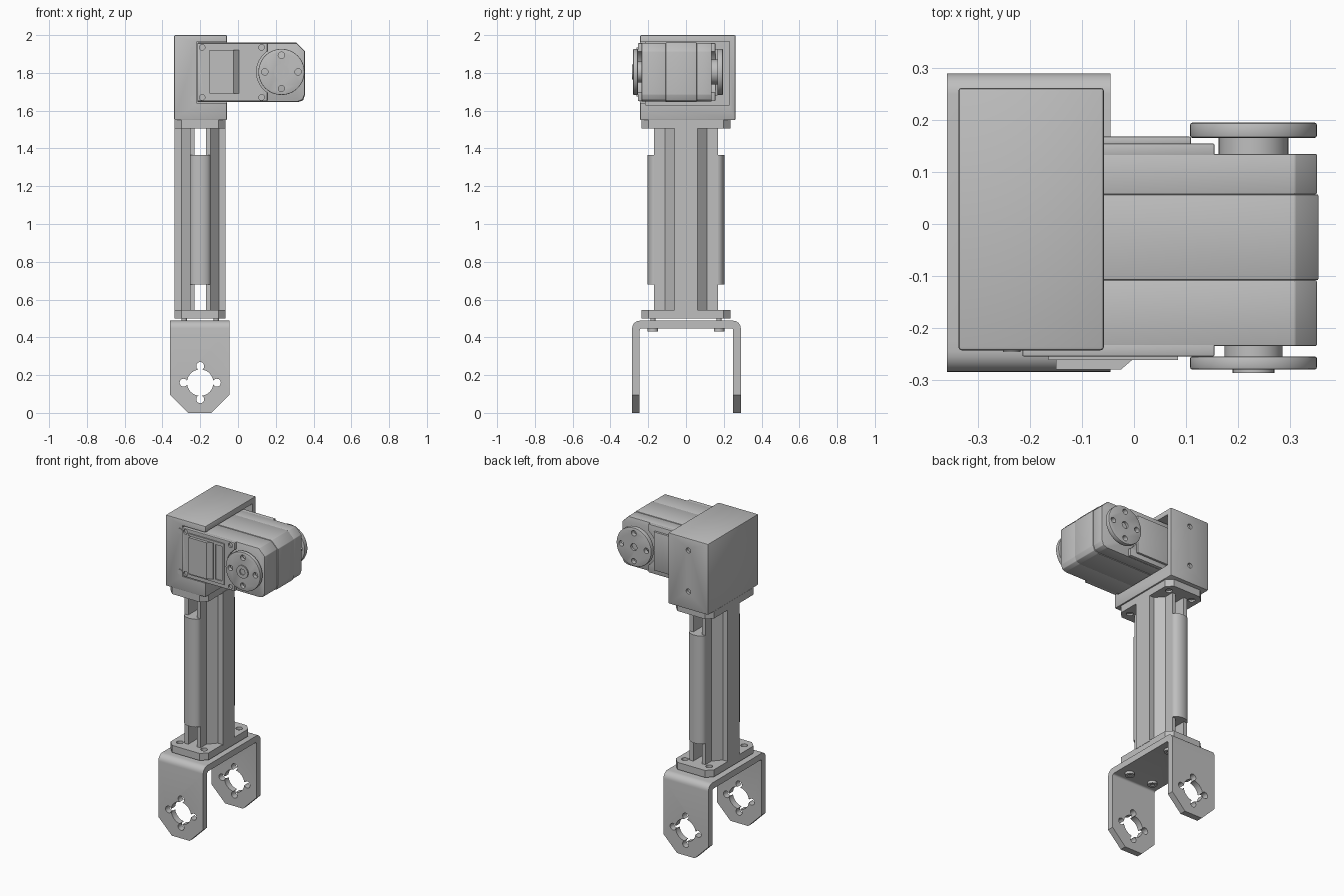
import bpy, bmesh
from math import cos, sin, pi, radians
from mathutils import Vector

if "Cube" in bpy.data.objects:
    bpy.data.objects.remove(bpy.data.objects["Cube"])

grey = bpy.data.materials.new("light_grey")
grey.use_nodes = True
grey.diffuse_color = (0.52, 0.52, 0.52, 1)
grey.node_tree.nodes["Principled BSDF"].inputs["Base Color"].default_value = (0.52, 0.52, 0.52, 1)

CX = -0.2             # column axis
HX, HZ = 0.23, 1.805  # servo shaft axis


def place(axis, u, v, w):
    return {"x": (w, u, v), "y": (u, w, v), "z": (u, v, w)}[axis]


def prism(name, pts, axis, a, b, bevel=0):
    """Extrude a flat outline along an axis from a to b."""
    bm = bmesh.new()
    base = bm.faces.new([bm.verts.new(place(axis, u, v, a)) for u, v in pts])
    ext = bmesh.ops.extrude_face_region(bm, geom=[base])
    moved = [g for g in ext["geom"] if isinstance(g, bmesh.types.BMVert)]
    bmesh.ops.translate(bm, verts=moved, vec=Vector(place(axis, 0, 0, b - a)))
    if bevel:
        bmesh.ops.bevel(bm, geom=bm.edges[:], offset=bevel, segments=2,
                        profile=0.5, affect="EDGES")
    bmesh.ops.recalc_face_normals(bm, faces=bm.faces[:])
    mesh = bpy.data.meshes.new(name)
    bm.to_mesh(mesh)
    bm.free()
    mesh.materials.append(grey)
    obj = bpy.data.objects.new(name, mesh)
    bpy.context.collection.objects.link(obj)
    return obj


def rect(u0, u1, v0, v1):
    return [(u0, v0), (u1, v0), (u1, v1), (u0, v1)]


def octagon(u0, u1, v0, v1, c):
    return [(u0 + c, v0), (u1 - c, v0), (u1, v0 + c), (u1, v1 - c),
            (u1 - c, v1), (u0 + c, v1), (u0, v1 - c), (u0, v0 + c)]


def circle(u, v, r, n=32):
    return [(u + r * cos(2 * pi * i / n), v + r * sin(2 * pi * i / n)) for i in range(n)]


def arc(u, v, r, a0, a1, n=6):
    return [(u + r * cos(radians(a0 + (a1 - a0) * i / n)),
             v + r * sin(radians(a0 + (a1 - a0) * i / n))) for i in range(n + 1)]


def box(name, x0, x1, y0, y1, z0, z1, bevel=0):
    return prism(name, rect(x0, x1, y0, y1), "z", z0, z1, bevel)


def cut(obj, *cutters, op="DIFFERENCE"):
    """Apply boolean cutters, then discard them."""
    for c in cutters:
        mod = obj.modifiers.new("cut", "BOOLEAN")
        mod.operation, mod.object, mod.solver = op, c, "EXACT"
    bpy.context.view_layer.update()
    mesh = bpy.data.meshes.new_from_object(obj.evaluated_get(bpy.context.evaluated_depsgraph_get()))
    obj.modifiers.clear()
    obj.data = mesh
    for c in cutters:
        bpy.data.objects.remove(c)
    return obj


def ring(u, v, r):
    return [(u + r, v), (u - r, v), (u, v + r), (u, v - r)]


# Fork bracket: bent strap, chamfered ends, cross-shaped openings
outer = [(-0.285, 0)] + arc(-0.245, 0.448, 0.04, 180, 90) + arc(0.25, 0.448, 0.04, 90, 0) + [(0.29, 0)]
inner = [(0.25, 0)] + arc(0.238, 0.436, 0.012, 0, 90) + arc(-0.233, 0.436, 0.012, 90, 180) + [(-0.245, 0)]
fork = prism("fork_bracket", outer + inner, "x", -0.36, -0.045)
front = [(-0.265, 0), (-0.14, 0), (-0.045, 0.095), (-0.045, 0.6), (-0.36, 0.6), (-0.36, 0.095)]
cut(fork, prism("outline", front, "y", -0.4, 0.4), op="INTERSECT")
cut(fork, prism("bore", circle(CX, 0.16, 0.07), "y", -0.4, 0.4),
    *[prism("hole", circle(u, v, 0.021, 20), "y", -0.4, 0.4) for u, v in ring(CX, 0.16, 0.088)])

# Column end plates with corner holes, and the screws under the fork
corners = [(CX + sx * 0.085, sy * 0.175) for sx in (-1, 1) for sy in (-1, 1)]
for name, z0, z1 in (("lower_plate", 0.5, 0.545), ("upper_plate", 1.505, 1.55)):
    plate = prism(name, octagon(-0.335, -0.067, -0.235, 0.235, 0.037), "z", z0, z1)
    cut(plate, *[prism("hole", circle(u, v, 0.02, 20), "z", z0 - 0.1, z1 + 0.1) for u, v in corners])
for u, v in corners:
    screw = prism("fork_screw", circle(u, v, 0.028, 20), "z", 0.432, 0.45)
    cut(screw, prism("socket", circle(u, v, 0.013, 6), "z", 0.4, 0.44))
    prism("upper_screw", circle(u, v, 0.018, 20), "z", 1.515, 1.56)
    prism("screw_shank", circle(u, v, 0.014, 16), "z", 0.44, 0.53)

# Column: cross-shaped extrusion with windows at both ends
quarter = [(0.135, 0.06), (0.1, 0.06), (0.055, 0.11), (0.055, 0.17)]
half = quarter + [(-u, v) for u, v in reversed(quarter)]
section = [(CX + u, v) for u, v in half + [(-u, -v) for u, v in half]]
column = prism("column", section, "z", 0.54, 1.51)
cut(column, *[box("window", CX - 0.03, CX + 0.03, -0.3, 0.3, a, b)
              for a, b in ((0.53, 0.68), (1.365, 1.52))])
for s in (-1, 1):
    lobe = [(CX + 0.055 * cos(pi * i / 12), s * (0.168 + 0.035 * sin(pi * i / 12))) for i in range(13)]
    prism("column_lobe", lobe, "z", 0.68, 1.365)

# Servo housing box, open to the side and partly to the front
housing = box("servo_housing", -0.338, -0.058, -0.243, 0.262, 1.55, 2.0, 0.006)
cut(housing, box("cavity", -0.31, 0.1, -0.215, 0.23, 1.63, 1.965))
cut(housing, box("front_opening", -0.22, 0.1, -0.4, -0.1, 1.64, 1.963))
cut(housing, *[prism("hole", circle(-0.2, z, 0.016, 20), "y", 0.245, 0.4) for z in (1.925, 1.665)])
for z in (1.925, 1.665):
    prism("housing_screw", circle(-0.235, z, 0.017, 20), "y", -0.246, -0.23)


# Servo body in three stacked shells
def shell_outline(g):
    return [(-0.215, 1.645 + g), (0.315, 1.645 + g), (0.345 - g, 1.655 + g), (0.355 - g, 1.685),
            (0.355 - g, 1.915), (0.31, 1.96 - g), (-0.215, 1.96 - g)]


prism("servo_front_shell", shell_outline(0.003), "y", -0.235, -0.108, 0.003)
prism("servo_middle_shell", shell_outline(0), "y", -0.108, 0.057, 0.003)
prism("servo_back_shell", shell_outline(0.003), "y", 0.057, 0.135, 0.003)


# Raised covers leaving a round clearance for the horns
def cover(name, y0, y1):
    obj = prism(name, rect(-0.215, 0.155, 1.65, 1.957), "y", y0, y1, 0.003)
    return cut(obj, prism("clearance", circle(HX, HZ, 0.132, 48), "y", y0 - 0.1, y1 + 0.1))


cut(cover("servo_front_cover", -0.255, -0.23),
    *[prism("hole", circle(u, v, 0.015, 16), "y", -0.3, -0.243)
      for u in (-0.19, 0.125) for v in (1.67, 1.935)])
cover("servo_back_cover", 0.13, 0.155)
prism("servo_back_step", rect(-0.215, 0.11, 1.68, 1.925), "y", 0.15, 0.168, 0.003)

# Front cable cap: a bevelled block beside a framed slot
cap = [(-0.15, -0.25), (-0.15, -0.28), (-0.025, -0.28), (0.01, -0.25)]
prism("cable_cap", cap, "z", 1.69, 1.92)
frame = prism("slot_frame", rect(0.01, 0.085, 1.675, 1.935), "y", -0.262, -0.25)
cut(frame, prism("slot", rect(0.025, 0.07, 1.695, 1.915), "y", -0.3, -0.2))
for z in (1.675, 1.92):
    prism("cap_rail", rect(-0.165, 0.01, z, z + 0.015), "y", -0.262, -0.25)


# Servo horns: drilled discs on hubs
def horn(side, y_body, y_in, y_out, hub_r):
    prism(side + "_horn_hub", circle(HX, HZ, hub_r, 48), "y", y_body, y_in)
    disc = prism(side + "_horn", circle(HX, HZ, 0.122, 64), "y", y_in, y_out)
    bev = disc.modifiers.new("rim", "BEVEL")
    bev.width, bev.segments, bev.limit_method = 0.004, 2, "ANGLE"
    cut(disc, *[prism("hole", circle(u, v, 0.017, 20), "y", -0.4, 0.4) for u, v in ring(HX, HZ, 0.088)])


horn("front", -0.23, -0.255, -0.28, 0.056)
horn("back", 0.13, 0.166, 0.195, 0.067)
boss = prism("front_horn_boss", circle(HX, HZ, 0.04), "y", -0.287, -0.27)
cut(boss, prism("socket", circle(HX, HZ, 0.02, 6), "y", -0.3, -0.276))
cut(bpy.data.objects["back_horn"], prism("bore", circle(HX, HZ, 0.022), "y", 0.18, 0.3))

# Smooth shading with sharp edges kept
for obj in bpy.context.collection.objects:
    if obj.type == "MESH" and grey.name in obj.data.materials:
        obj.select_set(True)
        bpy.context.view_layer.objects.active = obj
bpy.ops.object.shade_smooth_by_angle(angle=radians(30))
